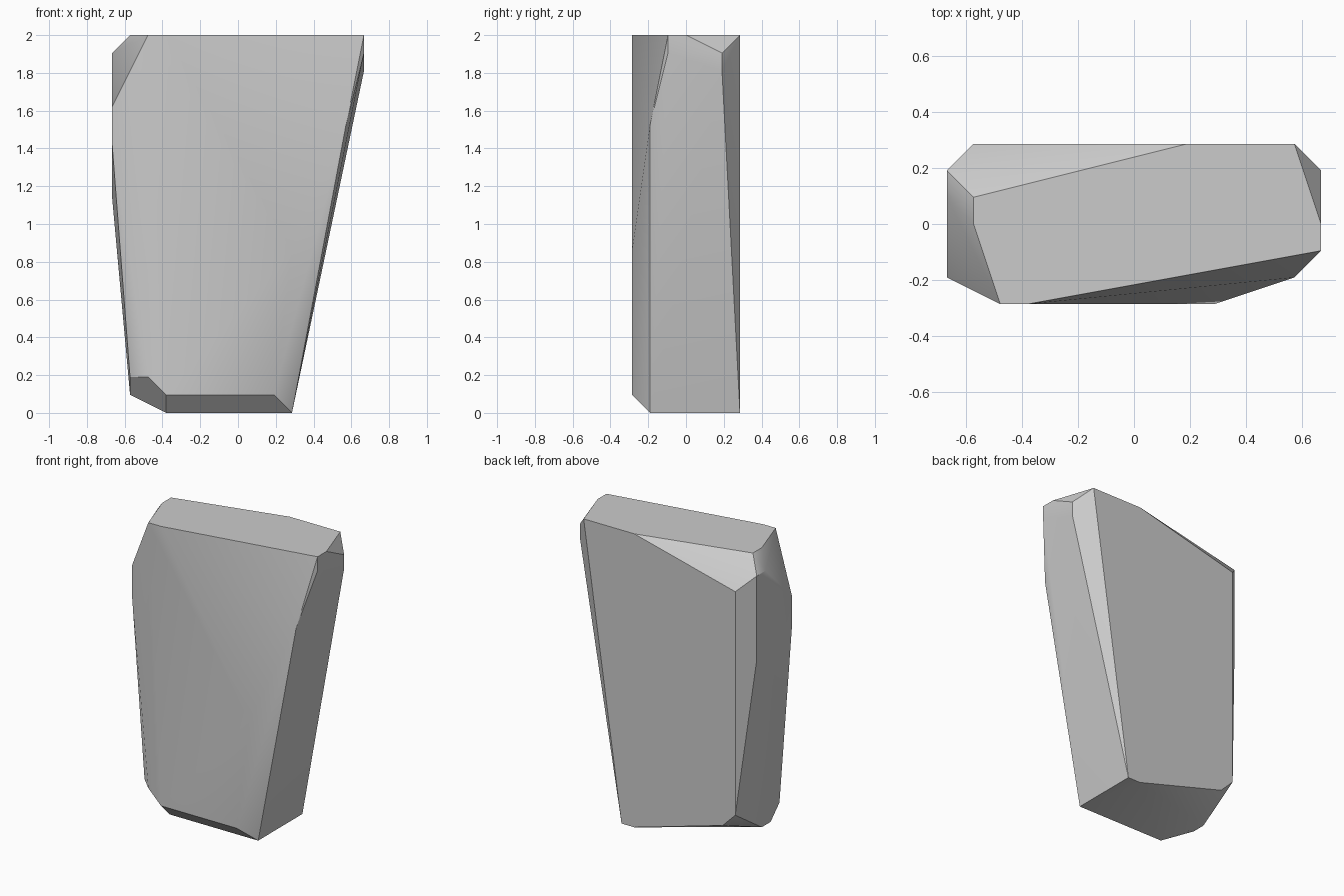
import bpy
import bmesh
import math

cube = bpy.data.objects.get("Cube")
if cube:
    bpy.data.objects.remove(cube, do_unlink=True)

U = 2 / 21  # the rock's corners sit on a grid of 21 steps in height

# Plain grey stone
stone = bpy.data.materials.new("grey stone")
stone.use_nodes = True
grey = (0.6, 0.6, 0.6, 1)
stone.diffuse_color = grey
stone.node_tree.nodes["Principled BSDF"].inputs["Base Color"].default_value = grey

# Corners of the chipped slab, grouped by side
top_rim = [(-6, 1, 21), (-6, 0, 21), (-5, -3, 21), (-4, -3, 21),
           (7, -1, 21), (7, 0, 21), (6, 3, 21), (2, 3, 21)]
foot = [(3, -2, 0), (3, 3, 0), (2, 3, 0), (-4, -2, 0),
        (-6, -1, 1), (-6, 0, 1), (-4, -3, 1), (2, -3, 1),
        (-5, -3, 2), (-6, -2, 2), (-5, 3, 2), (-6, 3, 3)]
left_side = [(7, 2, 19), (7, 2, 20), (7, -1, 20), (6, -2, 16), (3, -3, 9)]
right_side = [(-7, 2, 20), (-7, 1, 20), (-6, 3, 19), (-7, 2, 14),
              (-7, -2, 17), (-7, -2, 15), (-7, 0, 12)]

# Wrap the corners in a convex shell and merge flat areas
bm = bmesh.new()
for x, y, z in top_rim + foot + left_side + right_side:
    bm.verts.new((x * U, y * U, z * U))
bmesh.ops.convex_hull(bm, input=bm.verts)
bmesh.ops.delete(bm, geom=[v for v in bm.verts if not v.link_faces], context='VERTS')
bmesh.ops.dissolve_limit(bm, angle_limit=math.radians(0.5), verts=bm.verts, edges=bm.edges)
bmesh.ops.recalc_face_normals(bm, faces=bm.faces)

mesh = bpy.data.meshes.new("rock_slab")
bm.to_mesh(mesh)
bm.free()
mesh.materials.append(stone)
rock = bpy.data.objects.new("rock_slab", mesh)
bpy.context.collection.objects.link(rock)

# Soft facets with crisp broken edges
bpy.ops.object.select_all(action='DESELECT')
rock.select_set(True)
bpy.context.view_layer.objects.active = rock
bpy.ops.object.shade_smooth_by_angle(angle=math.radians(30))
